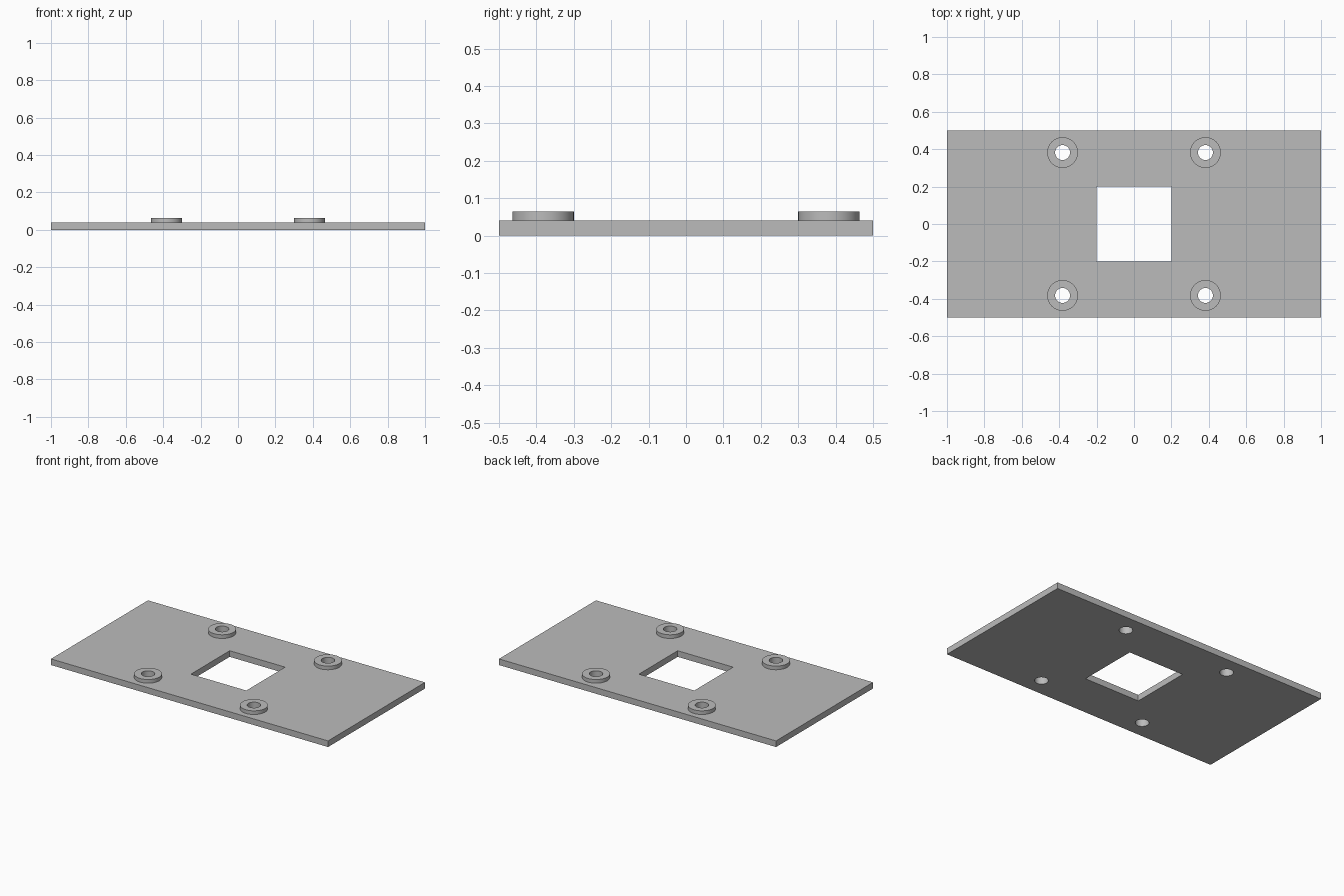
import bpy
import bmesh
from mathutils import Matrix, Vector
from math import tau

cube = bpy.data.objects.get("Cube")
if cube:
    bpy.data.objects.remove(cube, do_unlink=True)

PLATE_TOP, BOSS_TOP = 0.04, 0.064
BOSS_R, HOLE_R, SPACING = 0.082, 0.04, 0.382
SEGMENTS = 64

# Single plain grey
grey = bpy.data.materials.new("plain_grey")
grey.use_nodes = True
grey.diffuse_color = (0.5, 0.5, 0.5, 1)
grey.node_tree.nodes["Principled BSDF"].inputs["Base Color"].default_value = grey.diffuse_color


def make_object(name, bm):
    bmesh.ops.recalc_face_normals(bm, faces=bm.faces)
    mesh = bpy.data.meshes.new(name)
    bm.to_mesh(mesh)
    bm.free()
    mesh.materials.append(grey)
    obj = bpy.data.objects.new(name, mesh)
    bpy.context.collection.objects.link(obj)
    return obj


def box(name, size, center):
    bm = bmesh.new()
    bmesh.ops.create_cube(bm, size=1, matrix=Matrix.Translation(center) @ Matrix.Diagonal((*size, 1)))
    return make_object(name, bm)


def cylinder(name, radius, height, center):
    bm = bmesh.new()
    bmesh.ops.create_cone(bm, cap_ends=True, segments=SEGMENTS, radius1=radius, radius2=radius,
                          depth=height, matrix=Matrix.Translation(center))
    return make_object(name, bm)


def ring(name, x, y):
    # Revolve the outer wall, flat top and bore wall around the boss axis
    bm = bmesh.new()
    profile = [(BOSS_R, PLATE_TOP), (BOSS_R, BOSS_TOP), (HOLE_R, BOSS_TOP), (HOLE_R, PLATE_TOP)]
    verts = [bm.verts.new((r, 0, z)) for r, z in profile]
    edges = [bm.edges.new(pair) for pair in zip(verts, verts[1:])]
    bmesh.ops.spin(bm, geom=verts + edges, cent=(0, 0, 0), axis=(0, 0, 1),
                   angle=tau, steps=SEGMENTS, use_merge=True)
    bmesh.ops.remove_doubles(bm, verts=bm.verts, dist=0.0001)
    bmesh.ops.translate(bm, verts=bm.verts, vec=Vector((x, y, 0)))
    obj = make_object(name, bm)
    # An open shell: make sure the top annulus faces up
    if max(obj.data.polygons, key=lambda p: p.center.z).normal.z < 0:
        obj.data.flip_normals()
    return obj


def cut(target, cutter):
    cutter.hide_render = True
    mod = target.modifiers.new("cut", "BOOLEAN")
    mod.operation, mod.solver, mod.object = "DIFFERENCE", "EXACT", cutter
    bpy.context.view_layer.objects.active = target
    bpy.ops.object.modifier_apply(modifier=mod.name)
    bpy.data.objects.remove(cutter, do_unlink=True)


# Base plate with a square window
plate = box("base_plate", (2, 1, PLATE_TOP), (0, 0, PLATE_TOP / 2))
cut(plate, box("window_cutter", (0.4, 0.4, 0.2), (0, 0, 0)))

# Four raised bosses with through holes
parts = [plate]
for side, sx in (("left", 1), ("right", -1)):
    for end, sy in (("front", -1), ("back", 1)):
        x, y = sx * SPACING, sy * SPACING
        cut(plate, cylinder("hole_cutter", HOLE_R, 0.2, (x, y, 0)))
        parts.append(ring(f"{end}_{side}_boss", x, y))

# Smooth round walls, crisp edges
bpy.ops.object.select_all(action="DESELECT")
for part in parts:
    part.select_set(True)
bpy.context.view_layer.objects.active = plate
bpy.ops.object.shade_smooth_by_angle()
